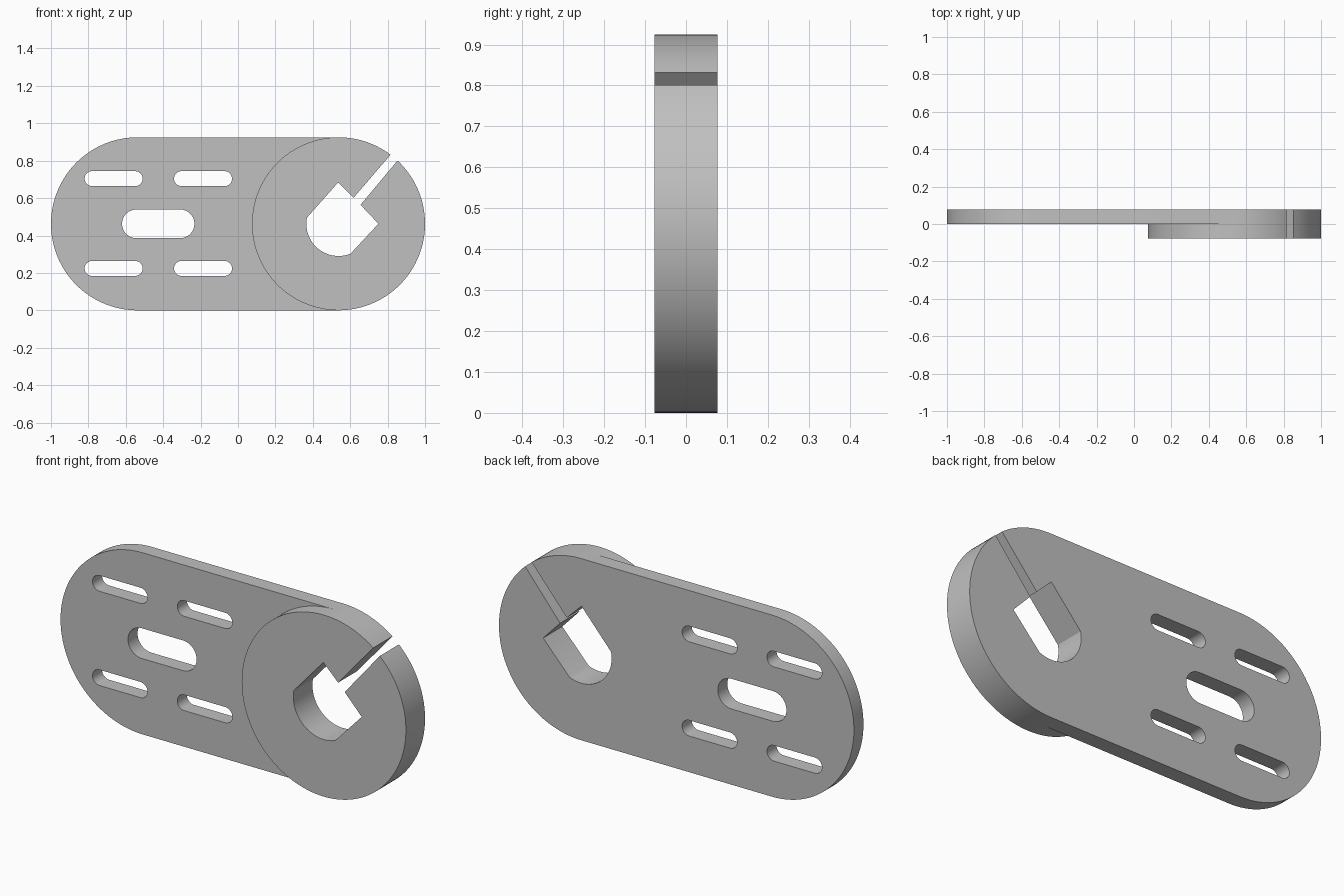
import bpy, bmesh
from math import radians, cos, sin

if "Cube" in bpy.data.objects:
    bpy.data.objects.remove(bpy.data.objects["Cube"], do_unlink=True)

R = 0.4625      # end radius, also the height of the centre line
CX = 1 - R      # distance of each end centre from the middle
T = 0.077       # thickness of the plate and of the raised disc


def arc(cx, cz, r, start, end, steps):
    angles = [radians(start + (end - start) * i / steps) for i in range(steps + 1)]
    return [(cx + r * cos(a), cz + r * sin(a)) for a in angles]


def slot(x0, x1, z, r):
    return arc(x1 - r, z, r, -90, 90, 16) + arc(x0 + r, z, r, 90, 270, 16)


bm = bmesh.new()


def face(y, *loops):
    """Fill a flat region bounded by closed loops."""
    edges = []
    for loop in loops:
        vs = [bm.verts.new((x, y, z)) for x, z in loop]
        edges += [bm.edges.new((vs[i - 1], vs[i])) for i in range(len(vs))]
    bmesh.ops.triangle_fill(bm, edges=edges, use_beauty=True, normal=(0, -1, 0))


def wall(path, y0, y1, closed=False):
    """Sweep a profile through the thickness."""
    if closed:
        path = path + path[:1]
    for (xa, za), (xb, zb) in zip(path, path[1:]):
        bm.faces.new([bm.verts.new(p) for p in
                      ((xa, y0, za), (xb, y0, zb), (xb, y1, zb), (xa, y1, za))])


# Outer curves, split at the clamp slit
upper = arc(CX, R, R, 53, 90, 14)
lower = arc(CX, R, R, -90, 47, 48)
disc_left = arc(CX, R, R, 90, 270, 64)
plate_left = arc(-CX, R, R, 90, 270, 64)

# Slit and keyed bore, from the lower slit edge round to the upper one
opening = [(0.655, 0.564), (0.751, 0.463)]
opening += arc(CX, R, 0.172, -68, -191, 40)
opening += [(0.535, 0.683), (0.618, 0.602)]

# Mounting slots
slots = [slot(x, x + 0.31, z, 0.04) for x in (-0.82, -0.342) for z in (0.224, 0.704)]
slots.append(slot(-0.62, -0.233, R, 0.077))

# Flat faces: disc front, step, back
face(-T, upper + disc_left[1:-1] + lower + opening)
face(0, disc_left[:1] + plate_left + disc_left[:0:-1], *slots)
face(T, upper + plate_left + lower + opening, *slots)

# Walls through the thickness
clamp = lower + opening + upper
wall(clamp, -T, 0)
wall(clamp, 0, T)
wall(disc_left, -T, 0)
wall(disc_left[:1] + plate_left + disc_left[-1:], 0, T)
for s in slots:
    wall(s, 0, T, closed=True)

bmesh.ops.remove_doubles(bm, verts=bm.verts, dist=0.0001)
bmesh.ops.recalc_face_normals(bm, faces=bm.faces)
mesh = bpy.data.meshes.new("clamp_plate")
bm.to_mesh(mesh)
bm.free()

# Plain grey metal
grey = bpy.data.materials.new("grey_metal")
grey.use_nodes = True
grey.diffuse_color = (0.53, 0.53, 0.53, 1)
grey.node_tree.nodes["Principled BSDF"].inputs["Base Color"].default_value = (0.53, 0.53, 0.53, 1)
mesh.materials.append(grey)

plate = bpy.data.objects.new("clamp_plate", mesh)
bpy.context.collection.objects.link(plate)
bpy.ops.object.select_all(action="DESELECT")
plate.select_set(True)
bpy.context.view_layer.objects.active = plate
bpy.ops.object.shade_smooth_by_angle(angle=radians(30))
